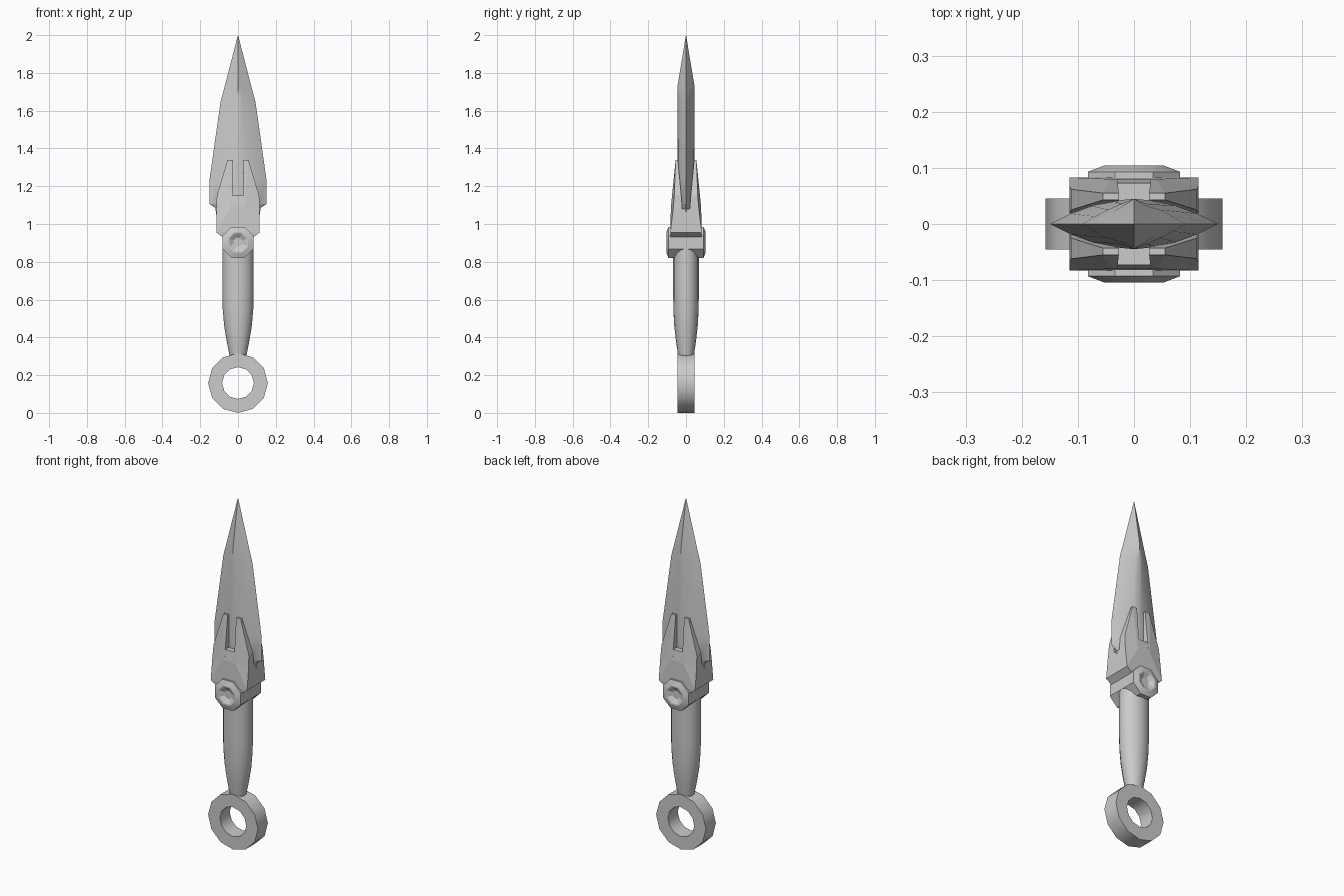
import bpy, bmesh
from math import cos, sin, pi, radians

if "Cube" in bpy.data.objects:
    bpy.data.objects.remove(bpy.data.objects["Cube"])

steel = bpy.data.materials.new("grey steel")
steel.use_nodes = True
grey = (0.6, 0.6, 0.6, 1)
steel.diffuse_color = grey
steel.node_tree.nodes["Principled BSDF"].inputs["Base Color"].default_value = grey


def finish(name, bm, angle=0):
    bmesh.ops.recalc_face_normals(bm, faces=bm.faces)
    mesh = bpy.data.meshes.new(name)
    bm.to_mesh(mesh)
    bm.free()
    mesh.materials.append(steel)
    ob = bpy.data.objects.new(name, mesh)
    bpy.context.collection.objects.link(ob)
    if angle:
        bpy.ops.object.select_all(action='DESELECT')
        ob.select_set(True)
        bpy.context.view_layer.objects.active = ob
        bpy.ops.object.shade_smooth_by_angle(angle=radians(angle))
    return ob


def loft(name, rings, angle=0, closed=False):
    """Skin equal rings; cap the ends, or join last to first."""
    bm = bmesh.new()
    rows = [[bm.verts.new(p) for p in r] for r in rings]
    n = len(rows[0])
    pairs = list(zip(rows, rows[1:])) + ([(rows[-1], rows[0])] if closed else [])
    for a, b in pairs:
        for i in range(n):
            j = (i + 1) % n
            bm.faces.new((a[i], a[j], b[j], b[i]))
    if not closed:
        bm.faces.new(rows[0])
        bm.faces.new(rows[-1])
    bmesh.ops.remove_doubles(bm, verts=bm.verts, dist=0.00001)
    return finish(name, bm, angle)


def hull(name, points):
    bm = bmesh.new()
    for p in points:
        bm.verts.new(p)
    bmesh.ops.convex_hull(bm, input=bm.verts)
    bmesh.ops.dissolve_limit(bm, angle_limit=0.01, verts=bm.verts, edges=bm.edges)
    return finish(name, bm)


def mirrored(points):
    return [(sx * x, sy * y, z) for x, y, z in points for sx in (-1, 1) for sy in (-1, 1)]


# Blade: lens section that becomes a diamond toward the point
def lens(w, t, z, bulge):
    half = [(1, 0), (0.75, 0.25 + 0.16 * bulge), (0.5, 0.5 + 0.22 * bulge),
            (0.25, 0.75 + 0.16 * bulge), (0, 1)]
    quarter2 = [(-x, y) for x, y in half[-2::-1]]
    upper = half + quarter2
    lower = [(x, -y) for x, y in upper[-2:0:-1]]
    return [(x * w, y * t, z) for x, y in upper + lower]


loft("blade", [lens(0.115, 0.04, 1.05, 1), lens(0.12, 0.045, 1.085, 1),
               lens(0.15, 0.045, 1.105, 1), lens(0.15, 0.045, 1.24, 1),
               lens(0.092, 0.045, 1.65, 0.3), lens(0.07, 0.045, 1.73, 0),
               lens(0.0004, 0.0004, 2, 0)], 25)

# Guard body, slot floor and four prongs that clasp the blade
hull("guard_body", mirrored([(0.075, 0.08, 0.925), (0.115, 0.083, 0.955),
                             (0.04, 0.08, 1.09), (0.115, 0.068, 1.08)]))
hull("guard_slot_floor", mirrored([(0.035, 0.08, 1.05), (0.035, 0.08, 1.09),
                                   (0.035, 0.073, 1.15)]))
prong = [(0.03, 0.02, 1.08), (0.03, 0.08, 1.09), (0.04, 0.08, 1.09),
         (0.115, 0.068, 1.08), (0.115, 0.02, 1.08), (0.112, 0.062, 1.15),
         (0.112, 0.025, 1.15)]
prong += [(x, y, 1.34) for x in (0.027, 0.055) for y in (0.043, 0.055)]
for side, sx in (("left", 1), ("right", -1)):
    for face, sy in (("front", -1), ("back", 1)):
        hull(f"guard_prong_{face}_{side}", [(sx * x, sy * y, z) for x, y, z in prong])


# Eight-sided boss with chamfered rims and a shallow dish on both ends
def octagon(r, y):
    return [(r * cos(pi / 8 + i * pi / 4), y, 0.903 + r * sin(pi / 8 + i * pi / 4))
            for i in range(8)]


rim = [(0.025, 0.088), (0.05, 0.103), (0.058, 0.104), (0.089, 0.093)]
loft("boss", [octagon(r, -y) for r, y in rim] + [octagon(r, y) for r, y in rim[::-1]], 20)

# Handle: oval grip tapering to the ring
grip = [(0.045, 0.042, 0.305), (0.06, 0.053, 0.38), (0.073, 0.062, 0.46),
        (0.081, 0.067, 0.55), (0.083, 0.068, 0.65), (0.083, 0.068, 0.89)]
loft("handle", [[(a * cos(i * pi / 8), b * sin(i * pi / 8), z) for i in range(16)]
                for a, b, z in grip], 40)


# Pommel ring
def hoop(r, y):
    return [(r * cos(i * pi / 6), y, 0.158 + r * sin(i * pi / 6)) for i in range(12)]


loft("pommel_ring", [hoop(0.158, -0.045), hoop(0.158, 0.045),
                     hoop(0.084, 0.045), hoop(0.084, -0.045)], 40, closed=True)
